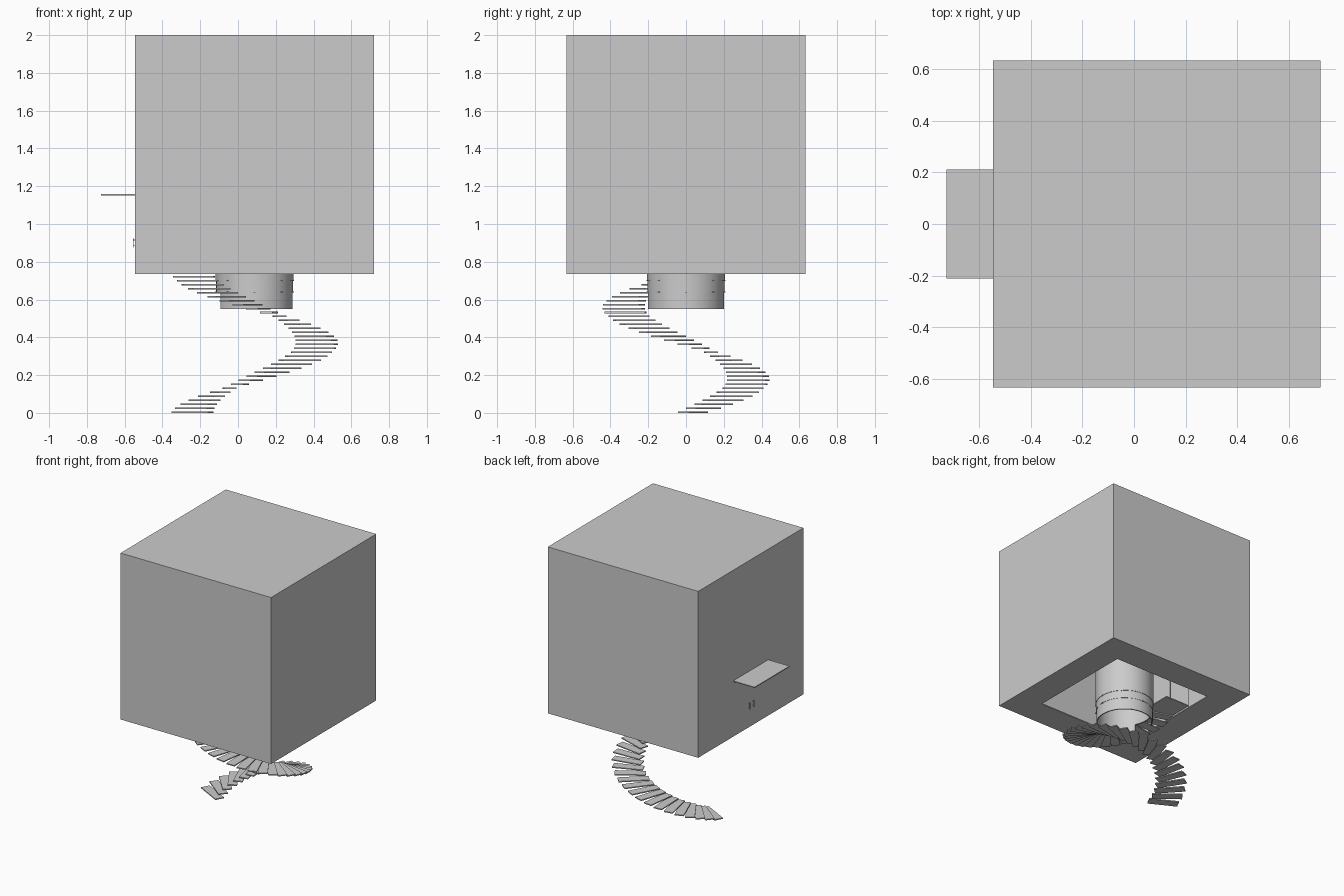
import bpy, bmesh
from math import radians, cos, sin, pi
from mathutils import Matrix

if "Cube" in bpy.data.objects:
    bpy.data.objects.remove(bpy.data.objects["Cube"])

CX = 0.0875                       # shared axis of house, core and stair
X0, X1, Y, Z0, Z1 = -0.545, 0.72, 0.632, 0.735, 2.0
T = 0.008                         # wall thickness


def make(name, bm):
    bmesh.ops.recalc_face_normals(bm, faces=bm.faces)
    me = bpy.data.meshes.new(name)
    bm.to_mesh(me)
    bm.free()
    ob = bpy.data.objects.new(name, me)
    bpy.context.collection.objects.link(ob)
    return ob


def add_box(bm, x0, x1, y0, y1, z0, z1, m=Matrix()):
    mat = m @ Matrix.Translation(((x0 + x1) / 2, (y0 + y1) / 2, (z0 + z1) / 2)) \
        @ Matrix.Diagonal((x1 - x0, y1 - y0, z1 - z0, 1))
    bmesh.ops.create_cube(bm, size=1, matrix=mat)


def boxes(name, *dims):
    bm = bmesh.new()
    for d in dims:
        add_box(bm, *d)
    return make(name, bm)


def arc_tube(name, r0, r1, z0, z1, a0=-180, a1=180, n=64):
    """Hollow round wall between two angles, closed ends if partial."""
    bm = bmesh.new()
    closed = a1 - a0 >= 360
    rings = []
    for i in range(n if closed else n + 1):
        a = radians(a0 + (a1 - a0) * i / n)
        rings.append([bm.verts.new((CX + r * cos(a), r * sin(a), z))
                      for r, z in ((r0, z0), (r1, z0), (r1, z1), (r0, z1))])
    for i in range(n):
        p, q = rings[i], rings[(i + 1) % len(rings)]
        for k in range(4):
            bm.faces.new((p[k], q[k], q[(k + 1) % 4], p[(k + 1) % 4]))
    if not closed:
        bm.faces.new(rings[0])
        bm.faces.new(rings[-1])
    ob = make(name, bm)
    bpy.ops.object.select_all(action='DESELECT')
    ob.select_set(True)
    bpy.context.view_layer.objects.active = ob
    bpy.ops.object.shade_smooth_by_angle()
    return ob


# House: four outer walls and roof
boxes("outer_walls",
      (X0, X1, -Y, -Y + T, Z0, Z1), (X0, X1, Y - T, Y, Z0, Z1),
      (X0, X0 + T, -Y + T, Y - T, Z0, Z1), (X1 - T, X1, -Y + T, Y - T, Z0, Z1))
boxes("roof", (X0 + T, X1 - T, -Y + T, Y - T, Z1 - T, Z1))

# Floor ring around the square stairwell
HX0, HX1, HY = -0.33, 0.505, 0.418
boxes("floor_ring",
      (X0 + T, HX0, -Y + T, Y - T, Z0, Z0 + T), (HX1, X1 - T, -Y + T, Y - T, Z0, Z0 + T),
      (HX0, HX1, HY, Y - T, Z0, Z0 + T), (HX0, HX1, -Y + T, -HY, Z0, Z0 + T))

# Landing at the stair head
boxes("stair_landing", (HX0, -0.125, -0.02, 0.21, Z0 + 0.015, Z0 + 0.023))

# Interior partitions, the first with a doorway to the landing
zi = Z0 + T
boxes("inner_partitions",
      (-0.344, -0.336, -Y + T, 0.0, zi, Z1 - T), (-0.344, -0.336, 0.2, Y - T, zi, Z1 - T),
      (-0.344, -0.336, 0.0, 0.2, 1.12, Z1 - T),
      (X0 + T, X1 - T, 0.424, 0.432, zi, Z1 - T))

# Entrance canopy and pair of door handles
boxes("entrance_canopy", (-0.724, X0, -0.21, 0.21, 1.152, 1.159))
handles = []
for y in (-0.025, 0.025):
    handles.append((-0.557, -0.553, y - 0.003, y + 0.003, 0.875, 0.925))
    for z in (0.885, 0.913):
        handles.append((-0.554, X0, y - 0.002, y + 0.002, z, z + 0.004))
boxes("door_handles", *handles)

# Round core: lower part has an opening on the entrance side
arc_tube("core_lower", 0.193, 0.201, 0.55, 0.64, -153, 153)
arc_tube("core_middle", 0.193, 0.203, 0.64, 0.70)
arc_tube("core_upper", 0.193, 0.206, 0.70, Z1 - T)

# Small fixings around the core
bm = bmesh.new()
for z in (0.64, 0.70):
    for i in range(8):
        add_box(bm, 0.2, 0.209, -0.006, 0.006, z - 0.003, z + 0.003,
                Matrix.Translation((CX, 0, 0)) @ Matrix.Rotation(i * pi / 4, 4, 'Z'))
make("core_fixings", bm)

# Spiral stair: skewed rectangular treads climbing clockwise
bm = bmesh.new()
for i in range(36):
    z = 0.0211 * i
    m = Matrix.Translation((CX, 0, z)) @ Matrix.Rotation(radians(-10 * i), 4, 'Z') \
        @ Matrix.Translation((-0.3275, 0.037, 0)) @ Matrix.Rotation(radians(-28), 4, 'Z')
    add_box(bm, -0.108, 0.108, -0.033, 0.033, 0, 0.008, m)
make("spiral_stair_treads", bm)
